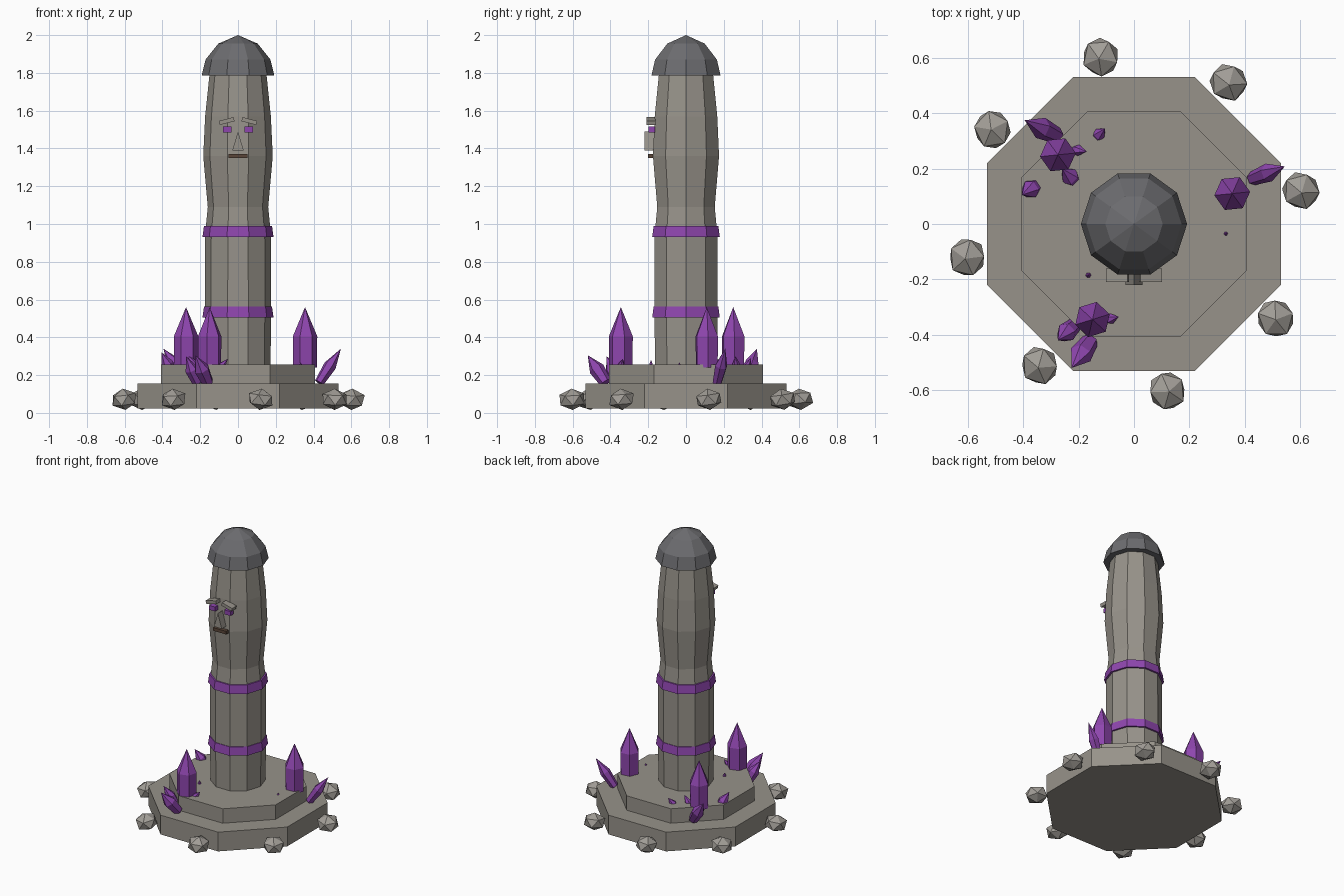
import bpy, math, random
from mathutils import Vector, Matrix

if "Cube" in bpy.data.objects:
    bpy.data.objects.remove(bpy.data.objects["Cube"])

random.seed(4)


def material(name, rgb):
    m = bpy.data.materials.new(name)
    m.diffuse_color = (*rgb, 1)
    m.use_nodes = True
    m.node_tree.nodes["Principled BSDF"].inputs["Base Color"].default_value = m.diffuse_color
    return m


STONE = material("stone", (0.31, 0.29, 0.255))
ROCK = material("rock", (0.36, 0.34, 0.31))
SLATE = material("slate", (0.15, 0.15, 0.16))
PURPLE = material("purple", (0.27, 0.06, 0.42))
BROWN = material("brown", (0.10, 0.06, 0.04))


def add_mesh(name, verts, faces, mat, matrix=None):
    me = bpy.data.meshes.new(name)
    me.from_pydata(verts, [], faces)
    if matrix is not None:
        me.transform(matrix)
    me.materials.append(mat)
    ob = bpy.data.objects.new(name, me)
    bpy.context.collection.objects.link(ob)
    return ob


def lathe(name, profile, sides, mat, phase=0.0, matrix=None):
    """Faceted solid from (radius, z) points; radius 0 at the end makes a tip."""
    verts, faces, rings = [], [], []
    for r, z in profile:
        n = sides if r > 0 else 1
        rings.append([len(verts) + i % n for i in range(sides)])
        for i in range(n):
            a = phase + math.tau * i / sides
            verts.append((r * math.cos(a), r * math.sin(a), z))
    for lo, hi in zip(rings, rings[1:]):
        for i in range(sides):
            j = (i + 1) % sides
            f = [lo[i], lo[j], hi[j], hi[i]]
            faces.append(f[:3] if hi[i] == hi[j] else f)
    faces.append(rings[0][::-1])
    if profile[-1][0] > 0:
        faces.append(rings[-1])
    return add_mesh(name, verts, faces, mat, matrix)


def box(name, center, size, mat, tilt=0.0):
    v = [(x, y, z) for x in (-.5, .5) for y in (-.5, .5) for z in (-.5, .5)]
    f = [(0, 1, 3, 2), (4, 6, 7, 5), (0, 4, 5, 1), (2, 3, 7, 6), (0, 2, 6, 4), (1, 5, 7, 3)]
    m = Matrix.Translation(center) @ Matrix.Rotation(tilt, 4, 'Y') @ Matrix.Diagonal((*size, 1))
    return add_mesh(name, v, f, mat, m)


def crystal(name, base, tip, r, foot=0.75):
    base, tip = Vector(base), Vector(tip)
    d = tip - base
    m = Matrix.Translation(base) @ d.to_track_quat('Z', 'Y').to_matrix().to_4x4()
    L = d.length
    return lathe(name, [(r * foot, 0), (r, L * 0.5), (0, L)], 6, PURPLE, matrix=m)


# Octagonal stepped base
lathe("base_plate", [(0.575, 0.022), (0.575, 0.155)], 8, STONE, math.pi / 8)
lathe("base_step", [(0.44, 0.15), (0.44, 0.255)], 8, STONE, math.pi / 8)

# Ten-sided column, bands and domed cap
lathe("column", [(0.172, 0.25), (0.176, 0.55), (0.175, 0.94), (0.16, 1.09),
                 (0.184, 1.36), (0.174, 1.57), (0.150, 1.80)], 10, STONE)
for i, z in enumerate((0.505, 0.932)):
    lathe(f"band_{i}", [(0.188, z), (0.180, z + 0.058)], 10, PURPLE)
lathe("cap", [(0.192, 1.787), (0.172, 1.87), (0.104, 1.955), (0, 2.0)], 10, SLATE)

# Face
for s, side in ((-1, "left"), (1, "right")):
    box(f"brow_{side}", (s * 0.06, -0.185, 1.545), (0.08, 0.048, 0.022), STONE, s * 0.25)
    box(f"eye_{side}", (s * 0.058, -0.182, 1.50), (0.045, 0.035, 0.03), PURPLE)
tri = [(-0.03, 1.39), (0.03, 1.39), (0, 1.49)]
add_mesh("nose", [(x, y, z) for y in (-0.22, -0.165) for x, z in tri],
         [(0, 1, 2), (5, 4, 3), (0, 3, 4, 1), (1, 4, 5, 2), (2, 5, 3, 0)], STONE)
box("mouth", (0, -0.186, 1.36), (0.1, 0.03, 0.022), BROWN)

# Large upright crystals
for i, (x, y, phase) in enumerate(((-0.275, 0.25, 0.1), (0.355, 0.11, 0.1), (-0.15, -0.345, 0.3))):
    lathe(f"large_crystal_{i}", [(0.063, 0.24), (0.065, 0.405), (0, 0.56)], 6, PURPLE, phase,
          Matrix.Translation((x, y, 0)))

# Small leaning crystals: base, tip, radius
SMALL = [
    ((-0.28, 0.32, 0.18), (-0.395, 0.375, 0.34), 0.04),
    ((-0.23, 0.27, 0.22), (-0.17, 0.262, 0.30), 0.02),
    ((-0.205, 0.145, 0.2), (-0.26, 0.20, 0.30), 0.034),
    ((-0.345, 0.145, 0.2), (-0.405, 0.105, 0.32), 0.034),
    ((-0.145, 0.305, 0.21), (-0.105, 0.345, 0.29), 0.024),
    ((0.43, 0.165, 0.16), (0.545, 0.208, 0.34), 0.034),
    ((-0.16, -0.425, 0.16), (-0.225, -0.52, 0.305), 0.042),
    ((-0.215, -0.365, 0.16), (-0.275, -0.42, 0.30), 0.036),
    ((-0.11, -0.35, 0.22), (-0.055, -0.335, 0.285), 0.02),
    ((0.332, -0.035, 0.24), (0.332, -0.035, 0.267), 0.008),
    ((-0.165, -0.185, 0.24), (-0.165, -0.185, 0.28), 0.010),
]
for i, (b, t, r) in enumerate(SMALL):
    crystal(f"small_crystal_{i}", b, t, r)

# Ring of eight rough rocks
for i in range(8):
    a = math.radians(11.3 + 45 * i)
    bpy.ops.mesh.primitive_ico_sphere_add(
        subdivisions=1, radius=0.076, location=(0.615 * math.cos(a), 0.615 * math.sin(a), 0.072),
        rotation=(random.uniform(-.15, .15), random.uniform(-.15, .15), random.uniform(0, 6.28)))
    rock = bpy.context.object
    rock.name = f"rock_{i}"
    rock.scale = (1, 0.95, 0.75)
    rock.data.materials.append(ROCK)
